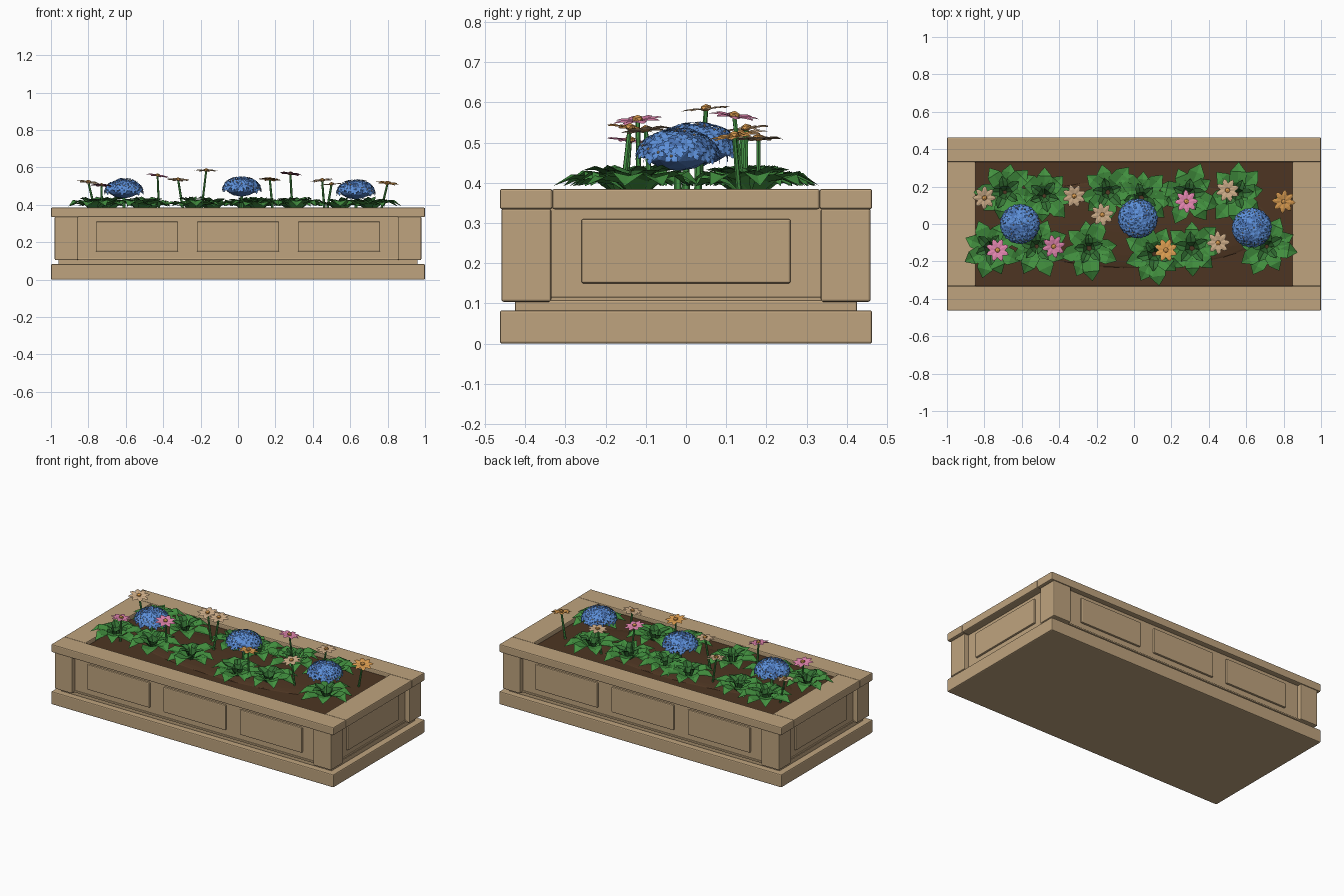
import bpy, bmesh, math, random
from mathutils import Matrix, Vector

random.seed(4)
if "Cube" in bpy.data.objects:
    bpy.data.objects.remove(bpy.data.objects["Cube"])


def material(name, rgb):
    m = bpy.data.materials.new(name)
    m.use_nodes = True
    m.diffuse_color = (*rgb, 1)
    bsdf = m.node_tree.nodes["Principled BSDF"]
    bsdf.inputs["Base Color"].default_value = (*rgb, 1)
    bsdf.inputs["Roughness"].default_value = 0.8
    return m


wood = material("wood", (0.52, 0.37, 0.21))
soil = material("soil", (0.075, 0.036, 0.016))
leaf_green = material("leaf green", (0.055, 0.28, 0.05))
deep_green = material("deep green", (0.035, 0.17, 0.035))
stem_green = material("stem green", (0.06, 0.30, 0.06))
blue = material("blue", (0.11, 0.28, 0.70))
deep_blue = material("deep blue", (0.07, 0.18, 0.48))
pink = material("pink", (0.75, 0.23, 0.42))
orange = material("orange", (0.70, 0.33, 0.08))
cream = material("cream", (0.62, 0.42, 0.25))


def finish(name, bm, mats):
    mesh = bpy.data.meshes.new(name)
    bm.to_mesh(mesh)
    bm.free()
    for m in mats:
        mesh.materials.append(m)
    ob = bpy.data.objects.new(name, mesh)
    bpy.context.collection.objects.link(ob)
    return ob


def box(name, x, y, z, mat=wood, bevel=0.006):
    """Bevelled box from (low, high) ranges on each axis."""
    bm = bmesh.new()
    bmesh.ops.create_cube(bm, size=1)
    for v in bm.verts:
        v.co = [r[0] if c < 0 else r[1] for c, r in zip(v.co, (x, y, z))]
    ob = finish(name, bm, [mat])
    if bevel:
        mod = ob.modifiers.new("bevel", "BEVEL")
        mod.width = bevel
        mod.segments = 2
    return ob


def strip(bm, m, stations, index=0):
    """Folded blade: stations are (along, half width, height, edge lift)."""
    rows = [[bm.verts.new(m @ Vector((a, s * w, h + abs(s) * e))) for s in (-1, 0, 1)]
            for a, w, h, e in stations[:-1]]
    a, w, h, e = stations[-1]
    tip = bm.verts.new(m @ Vector((a, 0, h)))
    for p, q in zip(rows, rows[1:]):
        for i in (0, 1):
            bm.faces.new((p[i], q[i], q[i + 1], p[i + 1])).material_index = index
    for i in (0, 1):
        bm.faces.new((rows[-1][i], tip, rows[-1][i + 1])).material_index = index


def stem(bm, low, high, radius, index):
    axis = high - low
    m = Matrix.Translation((low + high) / 2) @ axis.to_track_quat("Z", "Y").to_matrix().to_4x4()
    old = set(bm.faces)
    bmesh.ops.create_cone(bm, cap_ends=True, segments=6, radius1=radius, radius2=radius * 0.8,
                          depth=axis.length, matrix=m)
    for f in set(bm.faces) - old:
        f.material_index = index


def ball(bm, m, index, detail=1):
    old = set(bm.faces)
    bmesh.ops.create_icosphere(bm, subdivisions=detail, radius=1, matrix=m)
    for f in set(bm.faces) - old:
        f.material_index = index


# Planter: base, step, ledge and body
box("base_plinth", (-1, 1), (-0.463, 0.463), (0, 0.083))
box("base_step", (-0.96, 0.96), (-0.425, 0.425), (0.08, 0.108), bevel=0.004)
box("body_ledge", (-0.957, 0.957), (-0.437, 0.437), (0.105, 0.116), bevel=0.003)
box("planter_body", (-0.95, 0.95), (-0.43, 0.43), (0.105, 0.34), bevel=0)

# Corner posts, rim boards and raised panels
for s, end in ((-1, "right"), (1, "left")):
    for t, side in ((-1, "front"), (1, "back")):
        box(f"{side}_{end}_post", sorted((s * 0.855, s * 0.98)), sorted((t * 0.335, t * 0.459)),
            (0.104, 0.337))
    box(f"{end}_rim_board", sorted((s * 0.847, s * 1.0)), (-0.333, 0.333), (0.334, 0.385))
    box(f"{end}_panel", sorted((s * 0.94, s * 0.962)), (-0.26, 0.26), (0.15, 0.31), bevel=0.005)
for t, side in ((-1, "front"), (1, "back")):
    box(f"{side}_rim_board", (-1, 1), sorted((t * 0.332, t * 0.463)), (0.334, 0.385))
    for i in (-1, 0, 1):
        box(f"{side}_panel_{i + 2}", (i * 0.54 - 0.22, i * 0.54 + 0.22),
            sorted((t * 0.42, t * 0.442)), (0.15, 0.31), bevel=0.005)

# Soil bed with a low mound
box("soil_bed", (-0.86, 0.86), (-0.34, 0.34), (0.33, 0.358), soil, 0)
bm = bmesh.new()
ball(bm, Matrix.Translation((0, 0, 0.355)) @ Matrix.Diagonal((0.75, 0.24, 0.022, 1)), 0, 3)
finish("soil_mound", bm, [soil])

# Leafy rosettes: broad arching outer leaves around upright inner ones
plants = [(-0.69, 0.17), (-0.48, 0.15), (-0.14, 0.17), (0.04, 0.14), (0.29, 0.16), (0.55, 0.16),
          (-0.77, -0.13), (-0.52, -0.12), (-0.24, -0.13), (0.11, -0.16), (0.31, -0.13),
          (0.71, -0.12)]
for n, (x, y) in enumerate(plants):
    bm = bmesh.new()
    turn = random.uniform(0, math.tau)
    for ring, count, size, rise in ((0, 8, 0.165, 0.0), (1, 5, 0.09, 0.014)):
        for k in range(count):
            angle = turn + ring * 0.4 + math.tau * k / count + random.uniform(-0.15, 0.15)
            l = size * random.uniform(0.85, 1.08)
            lift = random.uniform(0.035, 0.055) + rise
            m = Matrix.Translation((x, y, 0.366)) @ Matrix.Rotation(angle, 4, "Z")
            strip(bm, m, [(0.01, l * 0.08, 0, 0), (l * 0.36, l * 0.27, lift * 0.8, 0.012),
                          (l * 0.7, l * 0.25, lift, 0.01),
                          (l, 0, 0.026 + ring * 0.04, 0)], ring)
    finish(f"leaf_rosette_{n + 1}", bm, [leaf_green, deep_green])

# Blue flower heads: domes covered with four-petalled florets
for n, (x, y, z) in enumerate([(-0.61, 0, 0.47), (0.02, 0.03, 0.48), (0.63, -0.02, 0.465)]):
    bm = bmesh.new()
    stem(bm, Vector((x, y, 0.35)), Vector((x, y, z + 0.02)), 0.01, 3)
    ball(bm, Matrix.Translation((x, y, z + 0.014)) @ Matrix.Diagonal((0.088, 0.088, 0.05, 1)), 1, 2)
    total = 75
    for k in range(total):
        up = 1 - 1.03 * (k + 0.5) / total
        a = k * math.pi * (3 - math.sqrt(5))
        r = math.sqrt(1 - up * up)
        d = Vector((r * math.cos(a), r * math.sin(a), up))
        spot = Vector((x + d.x * 0.1, y + d.y * 0.1, z + d.z * 0.067 + random.uniform(-0.004, 0.004)))
        normal = Vector((d.x, d.y, d.z * 1.5 + 0.15))
        m = (Matrix.Translation(spot) @ normal.to_track_quat("Z", "Y").to_matrix().to_4x4()
             @ Matrix.Rotation(random.uniform(0, math.pi), 4, "Z"))
        shade = 1 if random.random() < 0.2 else 0
        for p in range(4):
            strip(bm, m @ Matrix.Rotation(p * math.pi / 2, 4, "Z"),
                  [(0, 0.003, 0, 0), (0.013, 0.009, 0.003, 0), (0.022, 0, 0.001, 0)], shade)
        if k % 4 == 0:
            ball(bm, m @ Matrix.Diagonal((0.004, 0.004, 0.005, 1)), 2)
    finish(f"blue_flower_head_{n + 1}", bm, [blue, deep_blue, cream, stem_green])

# Daisies: leaning stem, eight petals and a domed centre
daisies = [(-0.80, 0.14, 0.52, cream), (-0.73, -0.14, 0.503, pink), (-0.43, -0.12, 0.555, pink),
           (-0.32, 0.15, 0.533, cream), (-0.17, 0.05, 0.582, cream), (0.17, -0.14, 0.535, orange),
           (0.28, 0.12, 0.565, pink), (0.50, 0.18, 0.508, cream), (0.45, -0.10, 0.53, cream),
           (0.80, 0.12, 0.515, orange)]
for n, (x, y, z, petal) in enumerate(daisies):
    bm = bmesh.new()
    top = Vector((x, y, z))
    lean = Vector((random.uniform(-0.03, 0.03), random.uniform(-0.03, 0.03), 0))
    if abs(x) > 0.75:
        lean.x = -math.copysign(0.04, x)
    stem(bm, Vector((x, y, 0.35)) + lean, top, 0.007, 2)
    normal = Vector((random.uniform(-0.18, 0.18), random.uniform(-0.18, 0.18), 1))
    m = Matrix.Translation(top) @ normal.to_track_quat("Z", "Y").to_matrix().to_4x4()
    for p in range(8):
        strip(bm, m @ Matrix.Rotation(p * math.tau / 8, 4, "Z"),
              [(0.006, 0.006, 0, 0), (0.036, 0.015, 0.005, -0.003),
               (0.052, 0.011, 0.004, -0.002), (0.064, 0, 0, 0)], 0)
    ball(bm, m @ Matrix.Translation((0, 0, 0.004)) @ Matrix.Diagonal((0.015, 0.015, 0.010, 1)), 1)
    finish(f"daisy_{n + 1}", bm, [petal, orange, stem_green])
